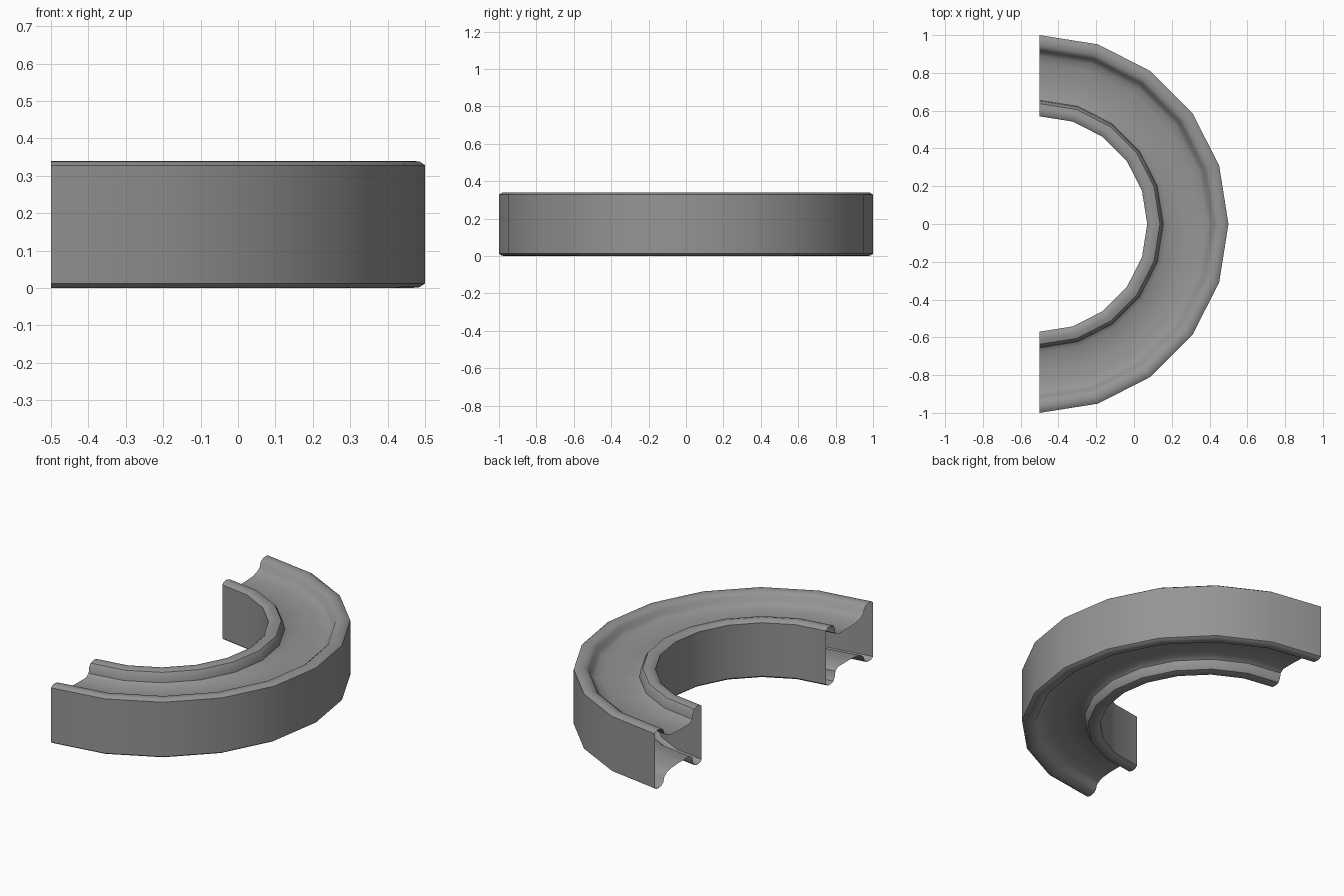
import bpy, bmesh, math
from mathutils import Vector, Matrix

if "Cube" in bpy.data.objects:
    bpy.data.objects.remove(bpy.data.objects["Cube"], do_unlink=True)

HEIGHT = 0.34

# Plain grey material
grey = bpy.data.materials.new("plain grey")
grey.use_nodes = True
colour = (0.3, 0.3, 0.3, 1)
grey.diffuse_color = colour
grey.node_tree.nodes["Principled BSDF"].inputs["Base Color"].default_value = colour

# Upper half of the cross-section (radius, height): outer rim, channel, inner rim
upper = [(1.0, 0.328), (0.985, 0.338), (0.965, 0.34), (0.94, 0.336), (0.922, 0.322),
         (0.912, 0.295), (0.89, 0.279), (0.85, 0.268), (0.78, 0.264), (0.68, 0.264),
         (0.655, 0.28), (0.65, 0.312), (0.637, 0.332), (0.61, 0.34), (0.585, 0.337),
         (0.57, 0.325)]
# The underside mirrors the top
section = upper + [(r, HEIGHT - z) for r, z in reversed(upper)]

# Hollow half ring: the closed section swept through a half turn, ends left open
bm = bmesh.new()
verts = [bm.verts.new((0, -r, z)) for r, z in section]
edges = [bm.edges.new((v, verts[i - 1])) for i, v in enumerate(verts)]
bmesh.ops.spin(bm, geom=verts + edges, cent=Vector(), axis=(0, 0, 1),
               angle=math.pi, steps=10)
bmesh.ops.transform(bm, matrix=Matrix.Translation((-0.5, 0, 0)), verts=bm.verts)
bmesh.ops.recalc_face_normals(bm, faces=bm.faces)
# Make sure the outer wall faces outward
wall = max(bm.faces, key=lambda f: f.calc_center_median().x)
if wall.normal.x < 0:
    bmesh.ops.reverse_faces(bm, faces=bm.faces)

mesh = bpy.data.meshes.new("half_ring_channel")
bm.to_mesh(mesh)
bm.free()
mesh.materials.append(grey)
ring = bpy.data.objects.new("half_ring_channel", mesh)
bpy.context.collection.objects.link(ring)

# Smooth walls and rims, crisp channel creases
bpy.ops.object.select_all(action="DESELECT")
ring.select_set(True)
bpy.context.view_layer.objects.active = ring
bpy.ops.object.shade_smooth_by_angle(angle=math.radians(40))
